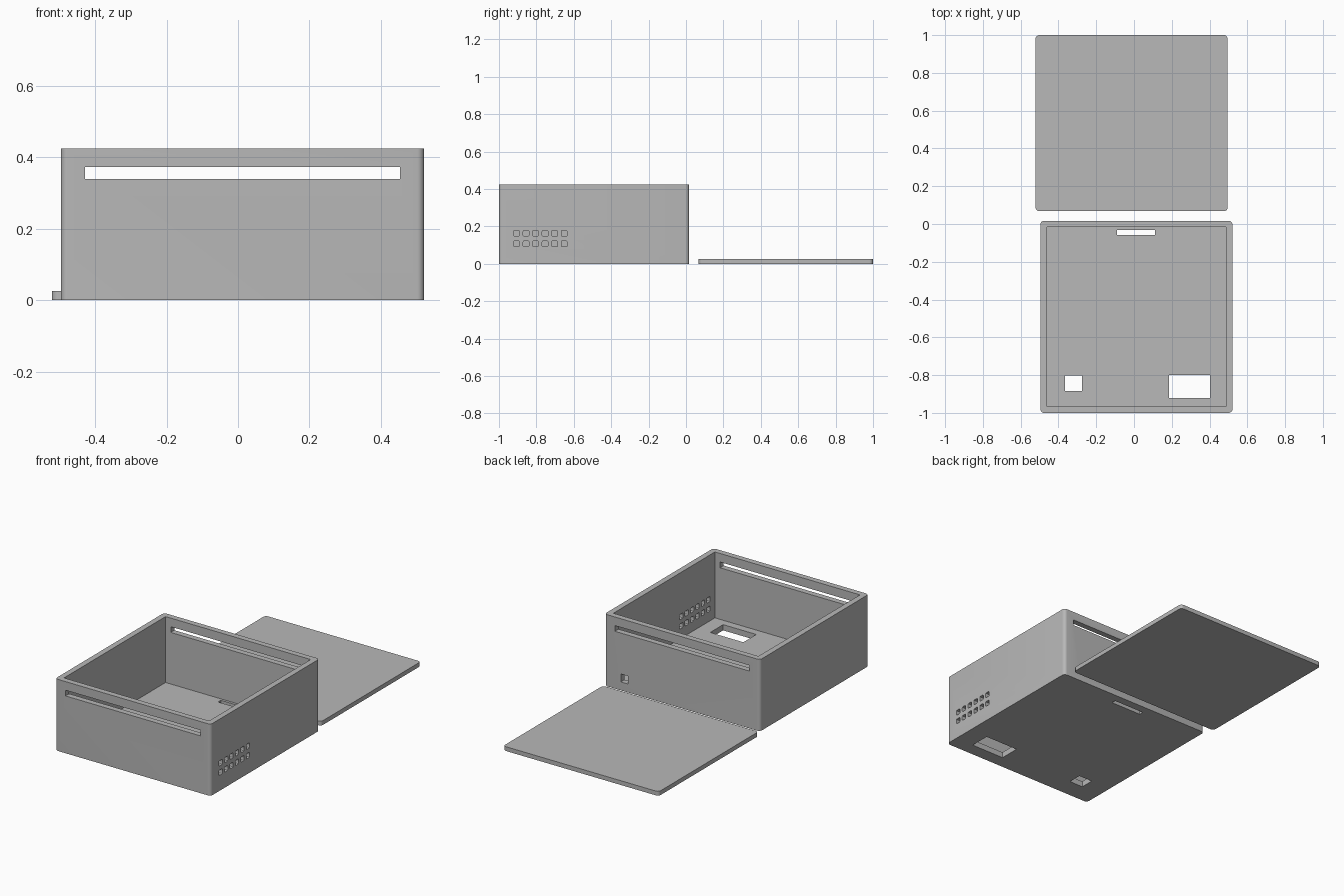
import bpy, bmesh

cube = bpy.data.objects.get("Cube")
if cube:
    bpy.data.objects.remove(cube, do_unlink=True)

U = 2 / 118            # one modelling unit of the enclosure
SIDE = 60 * U          # outer width and depth of the box
WALL = 2 * U
HEIGHT = 25 * U
LID_DEPTH = 55 * U
LID_THICK = 1.5 * U
SHIFT = 0.75 * U       # sideways offset of box and lid from the centre
RADIUS = 0.02

grey = bpy.data.materials.new("plain grey")
grey.use_nodes = True
grey.diffuse_color = (0.48, 0.48, 0.48, 1)
grey.node_tree.nodes["Principled BSDF"].inputs["Base Color"].default_value = grey.diffuse_color


def make_object(name, boxes, radius=0, axis=2, segments=6):
    """Boxes given as (min, max) corners; edges along axis are rounded."""
    bm = bmesh.new()
    for lo, hi in boxes:
        for v in bmesh.ops.create_cube(bm, size=1)["verts"]:
            v.co = [hi[i] if v.co[i] > 0 else lo[i] for i in range(3)]
    if radius:
        edges = [e for e in bm.edges
                 if abs(e.verts[0].co[axis] - e.verts[1].co[axis]) > 1e-4]
        bmesh.ops.bevel(bm, geom=edges, offset=radius, segments=segments,
                        profile=0.5, affect='EDGES')
    mesh = bpy.data.meshes.new(name)
    bm.to_mesh(mesh)
    bm.free()
    mesh.materials.append(grey)
    obj = bpy.data.objects.new(name, mesh)
    bpy.context.collection.objects.link(obj)
    return obj


def select(obj):
    bpy.ops.object.select_all(action='DESELECT')
    obj.select_set(True)
    bpy.context.view_layer.objects.active = obj


def cut(target, cutter):
    cutter.hide_render = True
    mod = target.modifiers.new("cut", 'BOOLEAN')
    mod.operation = 'DIFFERENCE'
    mod.solver = 'EXACT'
    mod.object = cutter
    select(target)
    bpy.ops.object.modifier_apply(modifier=mod.name)
    bpy.data.objects.remove(cutter, do_unlink=True)


# Box shell with an open top
x0, x1 = SHIFT - SIDE / 2, SHIFT + SIDE / 2
y0, y1 = -1, SIDE - 1
box = make_object("box_shell", [((x0, y0, 0), (x1, y1, HEIGHT))], RADIUS)
cut(box, make_object("cavity_cutter", [
    ((x0 + WALL, y0 + WALL, WALL), (x1 - WALL, y1 - WALL, 1))]))

# Lid slots through front and back, back port, and floor openings
cut(box, make_object("opening_cutter", [
    ((x0 + 4 * U, -2, 20 * U), (x1 - 4 * U, 1, 22 * U)),
    ((0.368, y1 - 1.5 * WALL, 0.05), (0.414, 1, 0.097)),
    ((-0.365, -0.884, -1), (-0.275, -0.802, 1.5 * WALL)),
    ((0.185, -0.921, -1), (0.402, -0.80, 1.5 * WALL)),
    ((-0.09, -0.058, -1), (0.111, -0.032, 1.5 * WALL)),
]))

# Two rows of vents in the left side wall
half = 0.9 * U
vents = []
for z in (6.3 * U, 9.6 * U):
    for i in range(6):
        y = y0 + (5.55 + 3 * i) * U
        vents.append(((x1 - 1.5 * WALL, y - half, z - half), (1, y + half, z + half)))
cut(box, make_object("vent_cutter", vents, 0.3 * U, axis=0, segments=2))

# Flat sliding lid lying behind the box
lid = make_object("lid", [((-SHIFT - SIDE / 2, 1 - LID_DEPTH, 0),
                           (-SHIFT + SIDE / 2, 1, LID_THICK))], RADIUS)

for obj in (box, lid):
    select(obj)
    bpy.ops.object.shade_smooth_by_angle()
